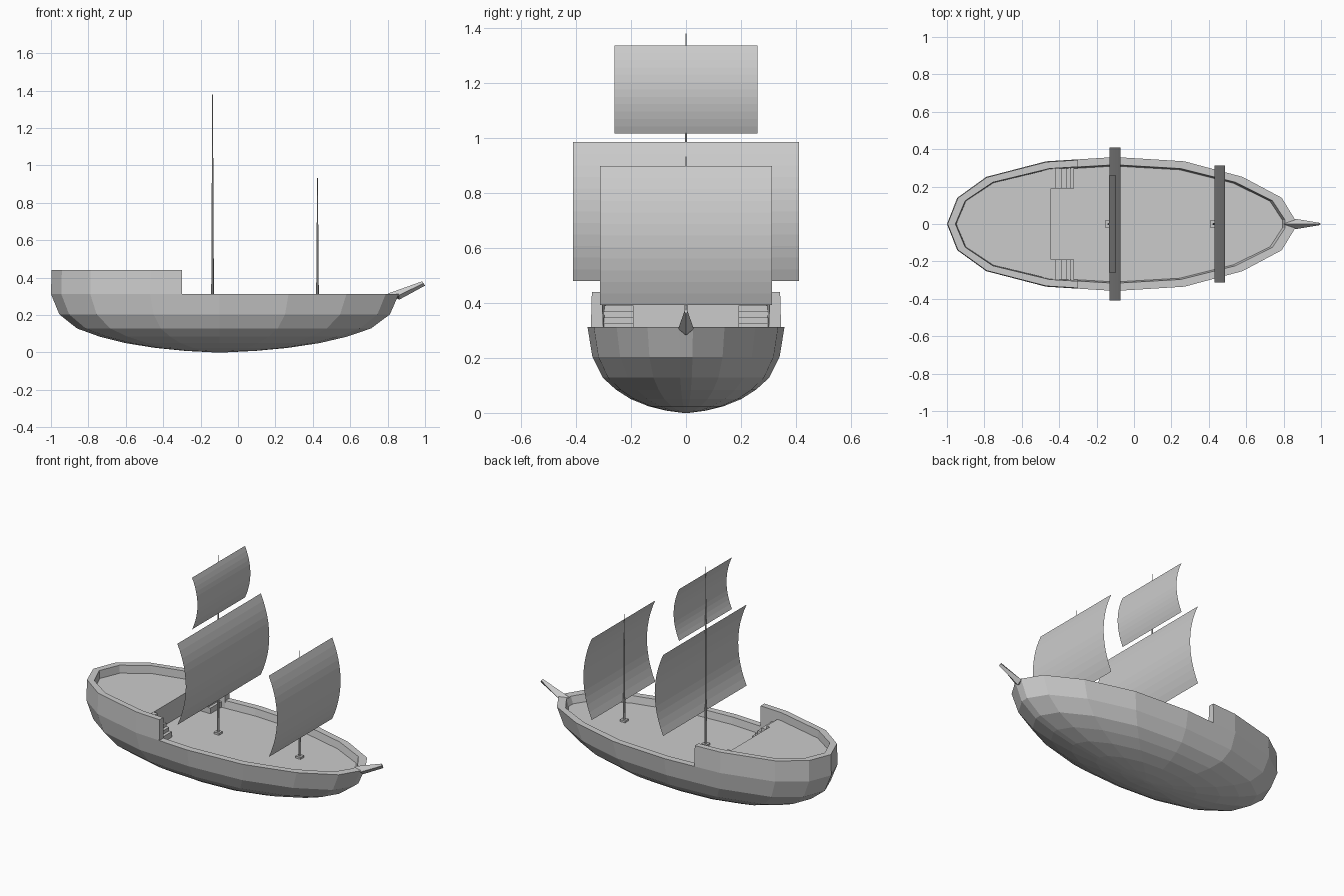
import bpy, bmesh, math

if "Cube" in bpy.data.objects:
    bpy.data.objects.remove(bpy.data.objects["Cube"])

CX = -0.1      # centre of the hull ellipse
RIM, DECK, POOP, RAIL = 0.312, 0.268, 0.392, 0.44

# half outline of the hull rim, stern to bow
half = [(-1.0, 0), (-0.945, 0.14), (-0.79, 0.252), (-0.47, 0.335), (-0.1, 0.358),
        (0.27, 0.335), (0.58, 0.252), (0.79, 0.14), (0.86, 0.025)]
outline = half + [(x, -y) for x, y in reversed(half[1:])]


def scaled(pts, sx, sy, z):
    return [(CX + (x - CX) * sx, y * sy, z) for x, y in pts]


def finish(name, bm):
    bmesh.ops.recalc_face_normals(bm, faces=bm.faces[:])
    me = bpy.data.meshes.new(name)
    bm.to_mesh(me)
    bm.free()
    ob = bpy.data.objects.new(name, me)
    bpy.context.collection.objects.link(ob)
    return ob


def loft(name, rings, closed=True, cap_start=False, cap_end=False):
    bm = bmesh.new()
    vs = [[bm.verts.new(p) for p in r] for r in rings]
    n = len(rings[0])
    for a, b in zip(vs, vs[1:]):
        for i in range(n if closed else n - 1):
            j = (i + 1) % n
            bm.faces.new((a[i], a[j], b[j], b[i]))
    if cap_start:
        bm.faces.new(vs[0])
    if cap_end:
        bm.faces.new(vs[-1])
    return finish(name, bm)


def box(name, x0, x1, y0, y1, z0, z1):
    ring = [(x0, y0), (x1, y0), (x1, y1), (x0, y1)]
    return loft(name, [[(x, y, z) for x, y in ring] for z in (z0, z1)],
                cap_start=True, cap_end=True)


# hull: squashed half ellipsoid, rim, inner wall and main deck
levels = [(0.03, 0.0), (0.2, 0.008), (0.38, 0.024), (0.56, 0.05), (0.71, 0.084),
          (0.845, 0.128), (0.95, 0.203), (1.0, RIM)]
rings = [scaled(outline, s, s, z) for s, z in levels]
rings += [scaled(outline, 0.945, 0.885, RIM), scaled(outline, 0.93, 0.865, DECK)]
loft("hull", rings, cap_start=True, cap_end=True)


# raised stern bulwark
def stern(cut):
    k = (cut + 0.47) / 0.37
    side = half[:4] + [(cut, 0.335 + k * 0.023)]
    return [(x, -y) for x, y in reversed(side[1:])] + side


arc = stern(-0.3)
section = [scaled(arc, 1, 1, RIM), scaled(arc, 0.996, 0.99, RAIL),
           scaled(arc, 0.95, 0.885, RAIL), scaled(arc, 0.935, 0.865, DECK)]
for r in section:                       # square off the forward ends
    for i in (0, -1):
        r[i] = (-0.3, r[i][1], r[i][2])
cols = [list(c) for c in zip(*section)]
loft("stern_bulwark", cols, cap_start=True, cap_end=True)

# raised stern deck with its front bulkhead
plan = stern(-0.465)
loft("stern_deck", [scaled(plan, 0.945, 0.875, DECK), scaled(plan, 0.945, 0.875, POOP)][:2],
     cap_start=True, cap_end=True)

# stairs on both sides
edges = [-0.42, -0.385, -0.36, -0.34, -0.322]
for side, s in (("left", 1), ("right", -1)):
    for i, x in enumerate(edges):
        y0, y1 = sorted((0.19 * s, 0.3 * s))
        box(f"stair_{side}_{i + 1}", -0.49, x, y0, y1, DECK, POOP - 0.001 - i * 0.022)

# bowsprit
base = [(0.80, 0, 0.314), (0.86, 0.028, 0.305), (0.862, 0, 0.282), (0.86, -0.028, 0.305)]
tip = [(0.985, 0, 0.38), (0.992, 0.006, 0.37), (1.0, 0, 0.357), (0.992, -0.006, 0.37)]
loft("bowsprit", [base, tip], cap_start=True, cap_end=True)


# tapered masts on square foot blocks
def mast(name, x, top):
    rs = [[(x + r * math.cos(a * math.pi / 3), r * math.sin(a * math.pi / 3), z)
           for a in range(6)] for r, z in ((0.0075, DECK), (0.002, top))]
    loft(name, rs, cap_start=True, cap_end=True)
    box(name + "_foot", x - 0.018, x + 0.018, -0.018, 0.018, DECK - 0.005, DECK + 0.012)


mast("main_mast", -0.136, 1.378)
mast("fore_mast", 0.425, 0.932)


# sails: thin sheets bulging forward
def sail(name, x, bulge, w, z0, z1, n=12):
    rows = []
    for i in range(n + 1):
        t = i / n
        px = x + bulge * (1 - (2 * t - 1) ** 2)
        rows.append([(px, -w, z0 + (z1 - z0) * t), (px, w, z0 + (z1 - z0) * t)])
    loft(name, rows, closed=False)


sail("main_sail", -0.13, 0.058, 0.41, 0.48, 0.984)
sail("top_sail", -0.134, 0.037, 0.26, 1.015, 1.336)
sail("fore_sail", 0.43, 0.057, 0.312, 0.392, 0.897)
